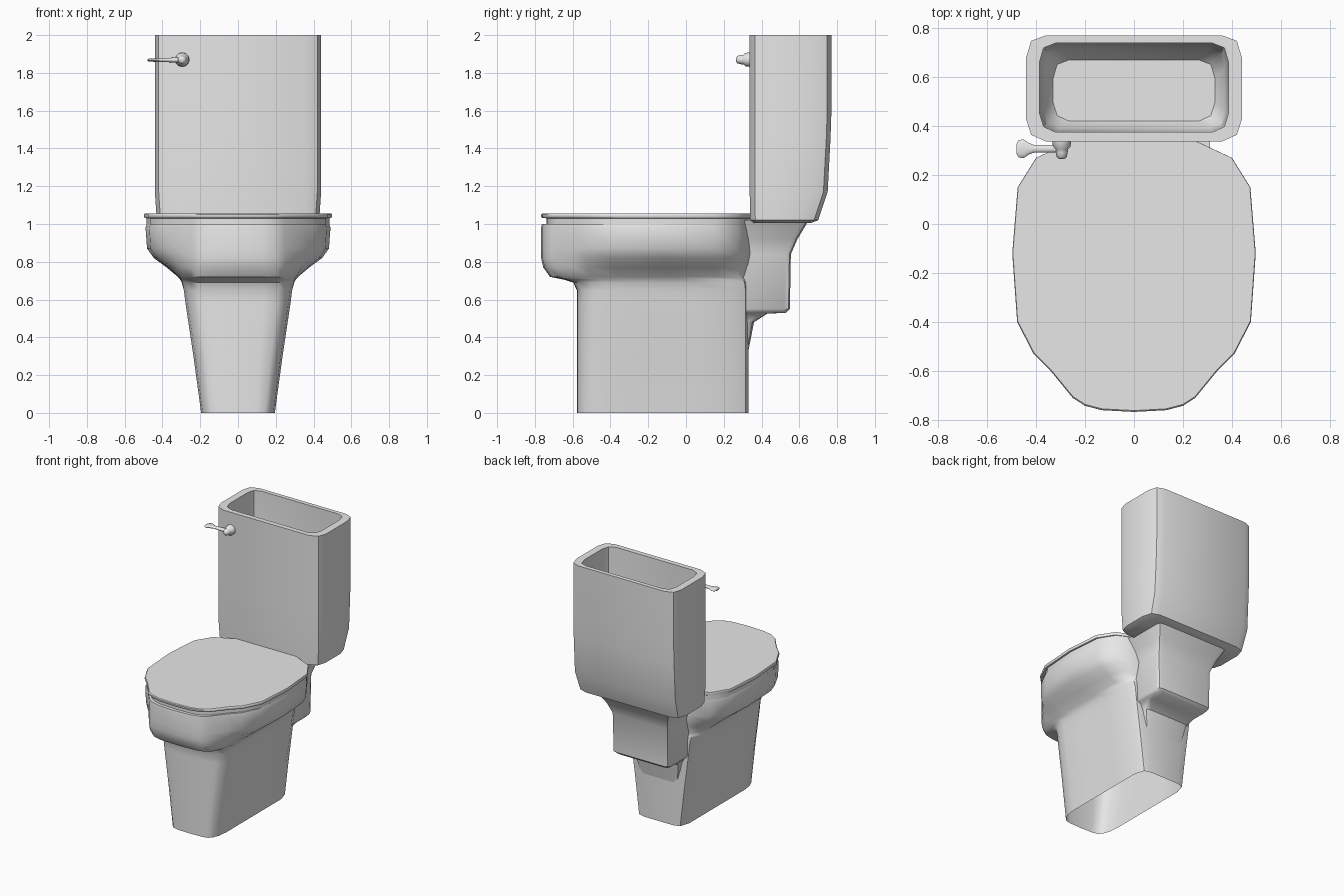
import bpy, bmesh, math
from mathutils import Vector

cube = bpy.data.objects.get("Cube")
if cube:
    bpy.data.objects.remove(cube)

grey = bpy.data.materials.new("ceramic_grey")
grey.use_nodes = True
COLOUR = (0.8, 0.8, 0.8, 1)
grey.diffuse_color = COLOUR
grey.node_tree.nodes["Principled BSDF"].inputs["Base Color"].default_value = COLOUR


def loft(name, rings, cap_start=False, cap_end=False, angle=42):
    """Skin a list of equal-length closed rings."""
    bm = bmesh.new()
    loops = [[bm.verts.new(p) for p in ring] for ring in rings]
    n = len(loops[0])
    for a, b in zip(loops, loops[1:]):
        for i in range(n):
            j = (i + 1) % n
            bm.faces.new((a[i], a[j], b[j], b[i]))
    if cap_start:
        bm.faces.new(loops[0][::-1])
    if cap_end:
        bm.faces.new(loops[-1])
    if cap_start or cap_end:
        bmesh.ops.recalc_face_normals(bm, faces=bm.faces)
    mesh = bpy.data.meshes.new(name)
    bm.to_mesh(mesh)
    bm.free()
    mesh.materials.append(grey)
    obj = bpy.data.objects.new(name, mesh)
    bpy.context.collection.objects.link(obj)
    bpy.ops.object.select_all(action="DESELECT")
    obj.select_set(True)
    bpy.context.view_layer.objects.active = obj
    bpy.ops.object.shade_smooth_by_angle(angle=math.radians(angle))
    return obj


def mirrored(half):
    """Close a right-hand half outline, running back to front, across x."""
    return half + [(-x, y) for x, y in reversed(half) if x > 0]


def rounded(hw, y0, y1, z, cx=0.08, cy=0.09):
    """Chamfered rectangle with two-step corners."""
    half = [(hw - cx, y1), (hw - cx * .25, y1 - cy * .25), (hw, y1 - cy),
            (hw, y0 + cy), (hw - cx * .25, y0 + cy * .3), (hw - cx, y0)]
    return [(x, y, z) for x, y in mirrored(half)]


# Seat outline and pedestal outline share the same point count
seat = [(.25, .34), (.40, .27), (.475, .15), (.497, -.12), (.477, -.40),
        (.41, -.53), (.34, -.60), (.25, -.71), (.20, -.742), (.13, -.76), (0, -.767)]
foot = [(.62, .33), (.88, .315), (1, .24), (1, .05), (1, -.25),
        (1, -.42), (.96, -.49), (.86, -.54), (.74, -.565), (.5, -.575), (0, -.578)]


def body_ring(z, fx, fy, width):
    half = [(s[0] * .985 * (1 - fx) + f[0] * width * fx, s[1] * (1 - fy) + f[1] * fy)
            for s, f in zip(seat, foot)]
    return [(x, y, z) for x, y in mirrored(half)]


# Bowl and pedestal in one skin, open at the floor
profile = [(0, 1, 1, .195), (.3, 1, 1, .236), (.58, 1, 1, .278), (.65, 1, 1, .287),
           (.69, .96, .9, .29), (.705, .92, .65, .29), (.72, .86, .25, .29),
           (.77, .56, .06, .29), (.82, .22, 0, .29), (.87, .04, 0, .29),
           (.98, 0, 0, .29), (1.0, .03, .02, .29)]
loft("bowl_and_pedestal", [body_ring(*p) for p in profile], cap_end=True)


# Seat and lid, with a recessed band underneath
def seat_ring(z, s):
    return [(x * s, .34 + (y - .34) * s, z) for x, y in mirrored(seat)]


loft("seat", [seat_ring(.995, .975), seat_ring(1.035, .975)])
loft("lid", [seat_ring(1.03, .975), seat_ring(1.032, .995), seat_ring(1.04, 1),
             seat_ring(1.05, 1), seat_ring(1.055, .995)], True, True)

# Neck that carries the tank behind the bowl
neck = [(.30, .16, .325), (.48, .19, .36), (.525, .21, .43), (.53, .22, .53),
        (.55, .235, .55), (.84, .24, .555), (.92, .265, .59), (1.02, .31, .65)]
loft("neck", [rounded(hw, .2, y1, z, .04, .03) for z, hw, y1 in neck], True, True)

# Tank, hollow and open at the top
tank = [rounded(.40, .36, .66, 1.005), rounded(.43, .34, .70, 1.02),
        rounded(.44, .337, .75, 1.17), rounded(.44, .337, .765, 1.45),
        rounded(.44, .337, .77, 1.6), rounded(.44, .337, .77, 2),
        rounded(.385, .375, .738, 2, .065, .075), rounded(.38, .38, .735, 1.3, .065, .075),
        rounded(.37, .39, .71, 1.16, .065, .075), rounded(.33, .42, .67, 1.1, .065, .075)]
loft("tank", tank, True, True)


# Flush handle: turned boss on the tank front, then a lever
def ellipse(centre, u, v, n=12):
    return [Vector(centre) + Vector(u) * math.cos(math.tau * i / n)
            + Vector(v) * math.sin(math.tau * i / n) for i in range(n)]


boss = [(.34, .038), (.315, .036), (.305, .026), (.29, .024), (.272, .02), (.265, .01)]
loft("handle_boss", [ellipse((-.295, y, 1.87), (r, 0, 0), (0, 0, r))
                     for y, r in boss], True, True)
lever = [(-.28, .016, .014), (-.33, .016, .013), (-.41, .016, .01), (-.43, .024, .01),
         (-.45, .038, .009), (-.47, .036, .008), (-.48, .02, .005)]
loft("handle_lever", [ellipse((x, .307, 1.868), (0, a, 0), (0, 0, b))
                      for x, a, b in lever], True, True)
